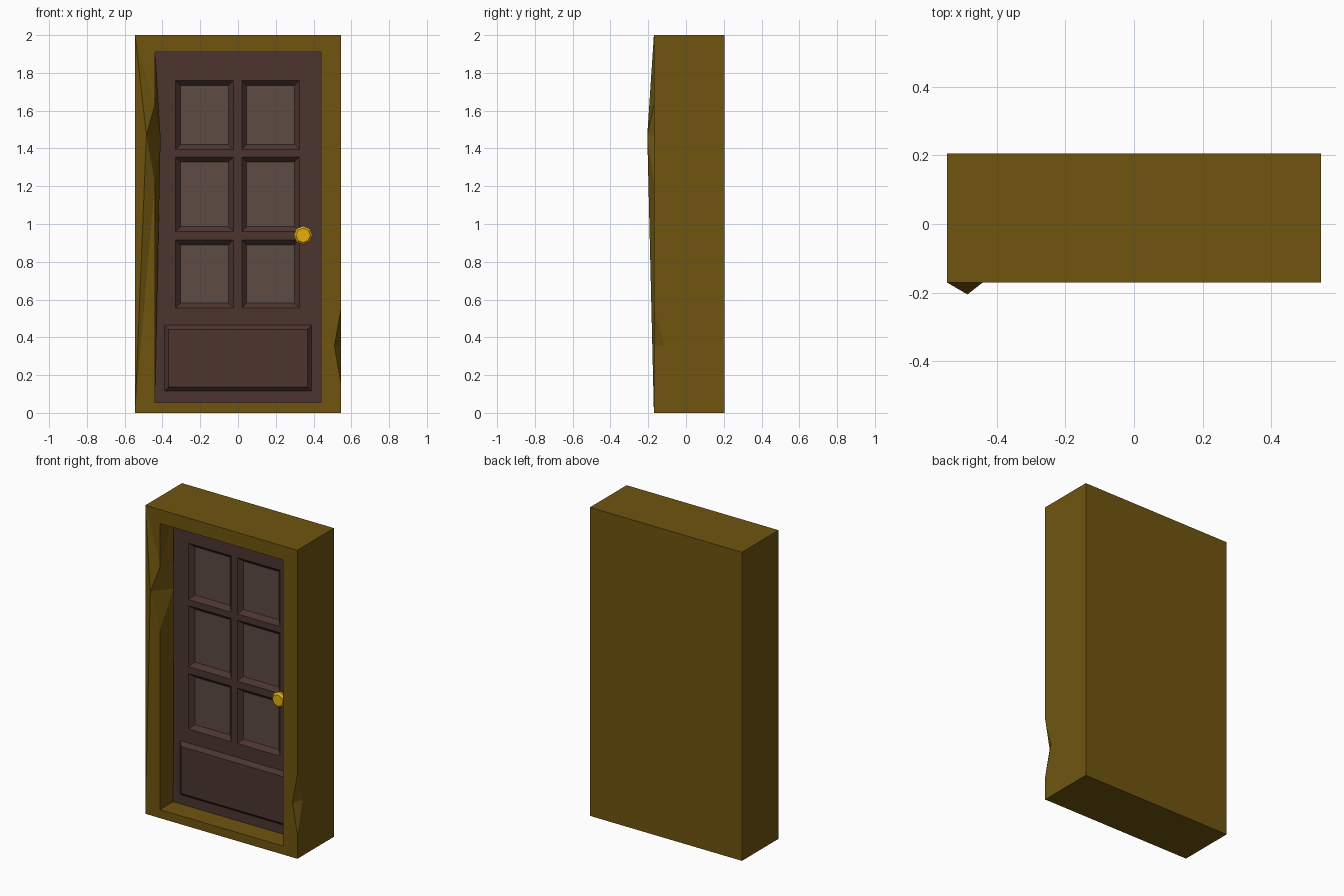
import bpy, bmesh, math

if "Cube" in bpy.data.objects:
    bpy.data.objects.remove(bpy.data.objects["Cube"])

FRONT, BACK, LEAF = -0.17, 0.205, -0.035


def material(name, rgb):
    m = bpy.data.materials.new(name)
    m.diffuse_color = (*rgb, 1)
    m.use_nodes = True
    m.node_tree.nodes["Principled BSDF"].inputs["Base Color"].default_value = m.diffuse_color
    return m


def finish(name, bm, *mats):
    bm.normal_update()
    me = bpy.data.meshes.new(name)
    bm.to_mesh(me)
    bm.free()
    ob = bpy.data.objects.new(name, me)
    bpy.context.collection.objects.link(ob)
    for m in mats:
        me.materials.append(m)
    return ob


wood = material("frame_wood", (0.162, 0.091, 0.005))
brown = material("door_wood", (0.072, 0.036, 0.028))
pale = material("pane_wood", (0.109, 0.069, 0.056))
brass = material("brass", (0.77, 0.435, 0.004))

# Frame: recessed block with a bulging splinter on the left and a chip on the right
bm = bmesh.new()
V = {}


def rect(key, hx, z0, z1, y):
    for i, (x, z) in enumerate(((-hx, z0), (hx, z0), (hx, z1), (-hx, z1))):
        V[f"{key}{i}"] = bm.verts.new((x, y, z))


rect("a", 0.545, 0, 2, FRONT)
rect("b", 0.545, 0, 2, BACK)
rect("c", 0.44, 0.055, 1.91, FRONT)
rect("d", 0.44, 0.055, 1.91, LEAF)
for key, co in {
    "pu": (-0.44, FRONT, 1.63), "pm": (-0.485, -0.205, 1.47),
    "pl": (-0.44, FRONT, 1.22), "pi": (-0.41, -0.075, 1.46),
    "qu": (0.545, FRONT, 0.55), "ql": (0.545, FRONT, 0.155),
    "qf": (0.51, FRONT, 0.355), "qs": (0.545, -0.115, 0.36),
}.items():
    V[key] = bm.verts.new(co)
for face in (
    "a0 a1 c1 c0", "c3 c2 a2 a3", "a1 ql qf qu a2 c2 c1",             # front
    "a0 c0 pl", "a0 pl pm", "a0 pm a3", "a3 pm pu", "a3 pu c3",       # splintered post
    "c0 d0 pi pl", "pl pi pm", "pm pi pu", "pu pi d3 c3", "pi d0 d3",  # left jamb
    "c0 c1 d1 d0", "c1 c2 d2 d1", "c2 c3 d3 d2",                      # other jambs
    "a1 b1 b2 a2 qu qs ql", "ql qs qf", "qu qf qs",                   # chipped right side
    "a0 a3 b3 b0", "b0 b3 b2 b1", "a3 a2 b2 b3", "a0 b0 b1 a1",       # outer sides
):
    bm.faces.new([V[k] for k in face.split()])
bmesh.ops.recalc_face_normals(bm, faces=bm.faces)
bmesh.ops.triangulate(bm, faces=[f for f in bm.faces if len(f.verts) > 4 or V["pi"] in f.verts[:]])
finish("door_frame", bm, wood)

# Door leaf: grid sheet whose cells become recessed panes and a raised kick panel
xs = (-0.44, -0.39, -0.33, -0.025, 0.02, 0.325, 0.39, 0.44)
zs = (0.055, 0.115, 0.465, 0.555, 0.915, 0.96, 1.355, 1.395, 1.76, 1.91)
bm = bmesh.new()
grid = [[bm.verts.new((x, LEAF, z)) for x in xs] for z in zs]
cell = {}
for r in range(len(zs) - 1):
    for c in range(len(xs) - 1):
        cell[r, c] = bm.faces.new((grid[r][c], grid[r][c + 1], grid[r + 1][c + 1], grid[r + 1][c]))


def panel(face, width, dy, slot):
    bmesh.ops.inset_region(bm, faces=[face], thickness=width, use_even_offset=True)
    for v in face.verts:
        v.co.y += dy
    face.material_index = slot


bm.normal_update()
kick = bmesh.ops.dissolve_faces(bm, faces=[cell[1, c] for c in range(1, 6)])["region"][0]
panel(kick, 0.023, -0.025, 0)
for r in (3, 5, 7):
    for c in (2, 4):
        panel(cell[r, c], 0.026, 0.027, 1)
finish("door_leaf", bm, brown, pale)

# Knob: eight-sided turned profile (radius, y)
bm = bmesh.new()
rings = []
for rad, y in ((0.022, LEAF), (0.022, -0.048), (0.05, -0.058), (0.05, -0.074), (0.038, -0.086)):
    rings.append([bm.verts.new((0.345 + rad * math.cos(i * math.pi / 4), y,
                                0.94 + rad * math.sin(i * math.pi / 4))) for i in range(8)])
for lo, hi in zip(rings, rings[1:]):
    for i in range(8):
        j = (i + 1) % 8
        bm.faces.new((lo[i], lo[j], hi[j], hi[i]))
bm.faces.new(rings[0])
bm.faces.new(rings[-1])
bmesh.ops.recalc_face_normals(bm, faces=bm.faces)
finish("door_knob", bm, brass)
